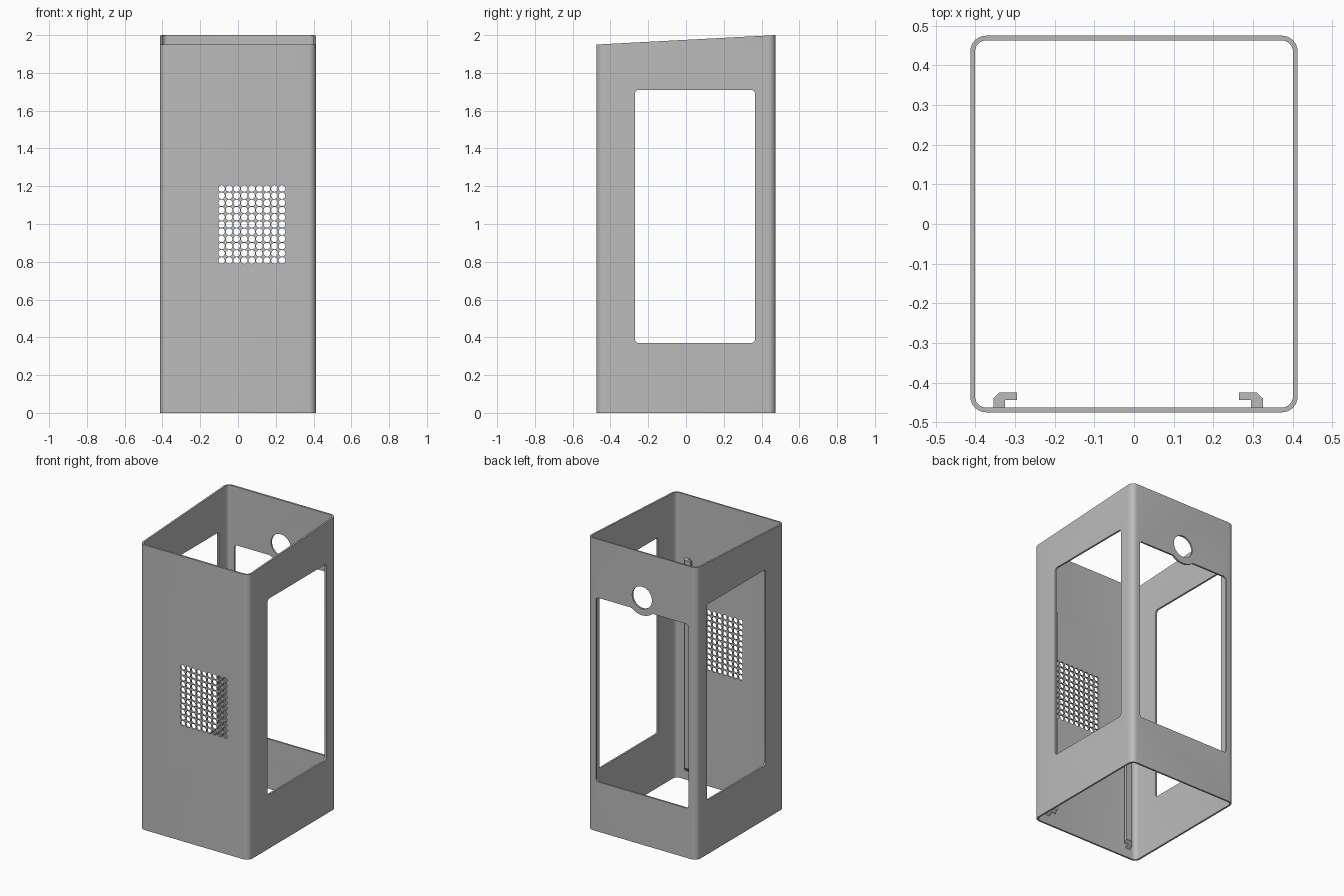
import bpy, bmesh, math

cube = bpy.data.objects.get("Cube")
if cube:
    bpy.data.objects.remove(cube, do_unlink=True)

HX, HY, WALL = 0.413, 0.475, 0.012
Z_FRONT, Z_BACK = 1.95, 2.0

grey = bpy.data.materials.new("plain_grey")
grey.use_nodes = True
COLOUR = (0.5, 0.5, 0.5, 1)
grey.diffuse_color = COLOUR
grey.node_tree.nodes["Principled BSDF"].inputs["Base Color"].default_value = COLOUR


def arc(cx, cy, r, a0, a1, n):
    """Points on an arc, angles in degrees."""
    angles = [math.radians(a0 + (a1 - a0) * i / n) for i in range(n + 1)]
    return [(cx + r * math.cos(a), cy + r * math.sin(a)) for a in angles]


def rounded_rect(x0, x1, y0, y1, r, n=6, top_edge=()):
    """Rounded rectangle; top_edge holds extra points along its upper side."""
    return (arc(x1 - r, y0 + r, r, -90, 0, n) + arc(x1 - r, y1 - r, r, 0, 90, n)
            + list(top_edge)
            + arc(x0 + r, y1 - r, r, 90, 180, n) + arc(x0 + r, y0 + r, r, 180, 270, n))


def prisms(name, outlines, place, w0, w1):
    """Extrude closed outlines from w0 to w1; place maps (u, v, w) to x, y, z."""
    bm = bmesh.new()
    for pts in outlines:
        low = [bm.verts.new(place(u, v, w0)) for u, v in pts]
        high = [bm.verts.new(place(u, v, w1)) for u, v in pts]
        bm.faces.new(low)
        bm.faces.new(high)
        for i in range(len(pts)):
            j = (i + 1) % len(pts)
            bm.faces.new((low[i], low[j], high[j], high[i]))
    bmesh.ops.recalc_face_normals(bm, faces=bm.faces)
    mesh = bpy.data.meshes.new(name)
    bm.to_mesh(mesh)
    bm.free()
    mesh.materials.append(grey)
    obj = bpy.data.objects.new(name, mesh)
    bpy.context.collection.objects.link(obj)
    return obj


def activate(obj):
    bpy.ops.object.select_all(action='DESELECT')
    obj.select_set(True)
    bpy.context.view_layer.objects.active = obj


def cut(obj, cutter):
    cutter.hide_render = True
    mod = obj.modifiers.new("cut", 'BOOLEAN')
    mod.operation, mod.solver, mod.object = 'DIFFERENCE', 'EXACT', cutter
    activate(obj)
    bpy.ops.object.modifier_apply(modifier=mod.name)
    bpy.data.objects.remove(cutter, do_unlink=True)


def along_x(u, v, w): return (w, u, v)
def along_y(u, v, w): return (u, w, v)
def along_z(u, v, w): return (u, v, w)


def sloped(u, v, w):
    """Vertical prism whose upper end climbs towards the back."""
    return (u, v, w * (Z_FRONT + (Z_BACK - Z_FRONT) * (v + HY) / (2 * HY)))


# Housing: open rounded tube with a sloping rim
housing = prisms("housing", [rounded_rect(-HX, HX, -HY, HY, 0.04, 8)], sloped, 0, 1)
ix, iy = HX - WALL, HY - WALL
cut(housing, prisms("bore", [rounded_rect(-ix, ix, -iy, iy, 0.028, 8)], along_z, -0.5, 2.5))

# Side windows, cut through both sides
side = rounded_rect(-0.27, 0.365, 0.37, 1.71, 0.02)
cut(housing, prisms("side_window", [side], along_x, -1, 1))

# Back window, with a filleted round tab hanging from its upper edge
TOP, HOLE_Z, TAB_R, FILLET = 1.60, 1.69, 0.12, 0.025
drop = HOLE_Z - TOP + FILLET
reach = math.sqrt((TAB_R + FILLET) ** 2 - drop ** 2)
lean = math.degrees(math.atan2(drop, reach))
tab = (arc(reach, TOP - FILLET, FILLET, 90, 180 - lean, 5)
       + arc(0, HOLE_Z, TAB_R, -lean, lean - 180, 16)[1:-1]
       + arc(-reach, TOP - FILLET, FILLET, lean, 90, 5))
back = rounded_rect(-0.35, 0.35, 0.34, TOP, 0.02, top_edge=tab)
cut(housing, prisms("back_window", [back], along_y, 0.4, 0.6))

# Round hole in the tab
cut(housing, prisms("back_hole", [arc(0, HOLE_Z, 0.075, 0, 360, 40)[:-1]], along_y, 0.4, 0.6))

# Vent: grid of small round holes in the front
vent = [arc(-0.087 + 0.04 * i, 0.807 + 0.0381 * k, 0.0175, 0, 360, 16)[:-1]
        for i in range(9) for k in range(11)]
cut(housing, prisms("vent_holes", vent, along_y, -0.6, -0.4))

# Hooked rails inside the front wall, facing each other
MID, IN = -0.015, -HY + WALL - 0.001
hook = [(0.34, IN), (0.34, -0.44), (0.325, -0.425), (0.28, -0.425),
        (0.28, -0.444), (0.31, -0.444), (0.31, IN)]


def rail_place(u, v, w):
    # The lower end tapers back into the wall
    return (u, v, 0.06 + (v - IN) if w == 0 else w)


for name, sign in (("left_rail", 1), ("right_rail", -1)):
    rail = prisms(name, [[(MID + sign * u, v) for u, v in hook]], rail_place, 0, 1.52)
    activate(rail)
    bpy.ops.object.shade_smooth_by_angle(angle=math.radians(30))

activate(housing)
bpy.ops.object.shade_smooth_by_angle(angle=math.radians(30))
